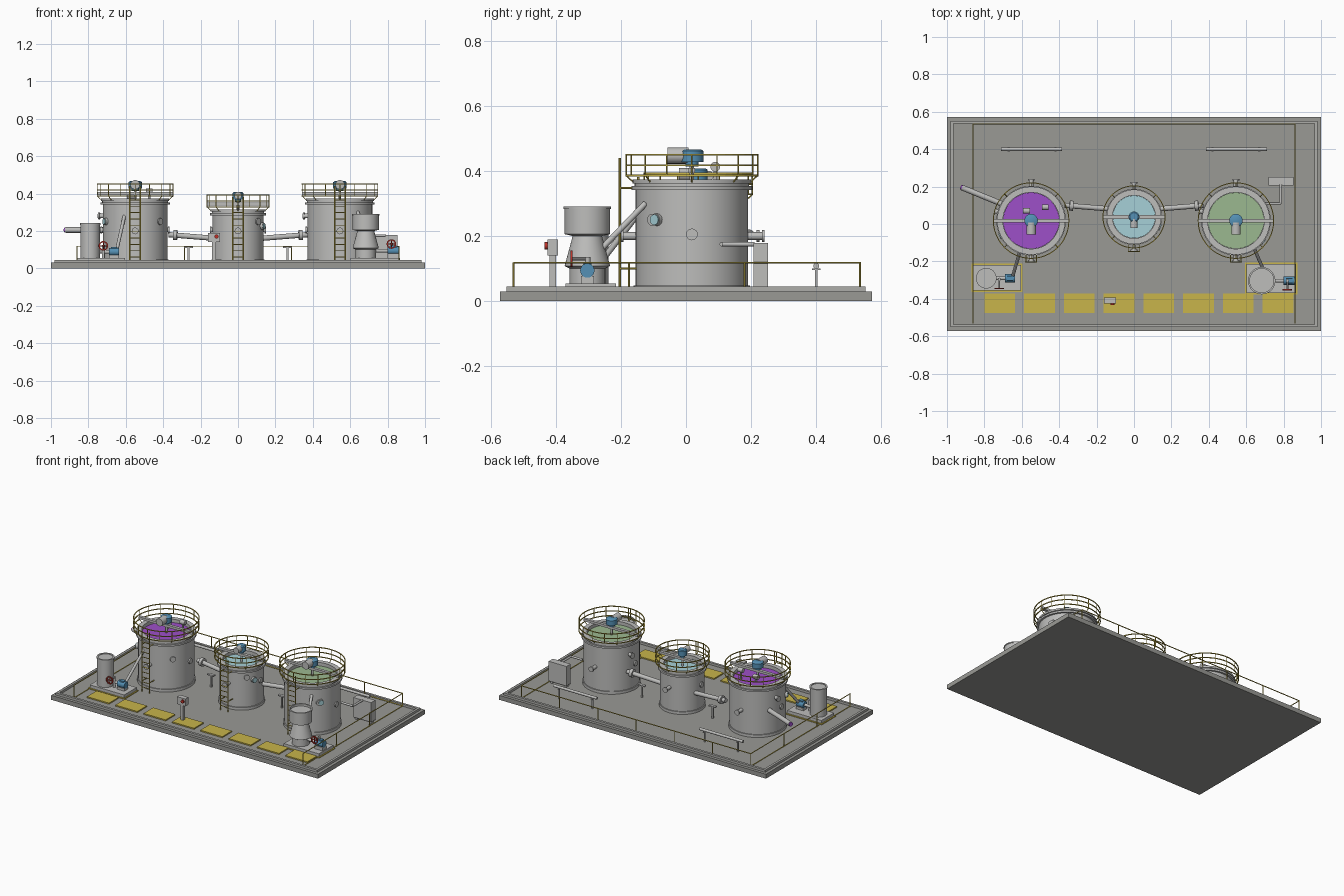
import bpy, bmesh, math
from mathutils import Vector

if "Cube" in bpy.data.objects:
    bpy.data.objects.remove(bpy.data.objects["Cube"])

def mat(name, r, g, b):
    m = bpy.data.materials.new(name)
    m.diffuse_color = (r, g, b, 1)
    m.use_nodes = True
    m.node_tree.nodes["Principled BSDF"].inputs["Base Color"].default_value = m.diffuse_color
    return m

CONC = mat("concrete", .32, .32, .30)
KERB = mat("kerb_grey", .42, .42, .40)
STEEL = mat("steel", .51, .51, .50)
YEL = mat("safety_yellow", .58, .46, .07)
PUR = mat("purple_liquid", .34, .08, .58)
AQUA = mat("pale_blue", .38, .63, .68)
GRN = mat("green_liquid", .33, .48, .28)
BLUE = mat("motor_blue", .09, .28, .46)
RED = mat("valve_red", .50, .03, .02)
FLOOR = .03

def finish(bm, name, m, smooth=True):
    bmesh.ops.recalc_face_normals(bm, faces=bm.faces)
    me = bpy.data.meshes.new(name)
    bm.to_mesh(me)
    bm.free()
    ob = bpy.data.objects.new(name, me)
    bpy.context.collection.objects.link(ob)
    me.materials.append(m)
    if smooth:
        bpy.ops.object.select_all(action='DESELECT')
        ob.select_set(True)
        bpy.context.view_layer.objects.active = ob
        bpy.ops.object.shade_smooth_by_angle(angle=math.radians(35))
    return ob

def add_box(bm, x0, x1, y0, y1, z0, z1):
    vs = bmesh.ops.create_cube(bm, size=1)['verts']
    for v in vs:
        v.co = Vector((x1 if v.co.x > 0 else x0, y1 if v.co.y > 0 else y0, z1 if v.co.z > 0 else z0))

def box(name, m, *b):
    bm = bmesh.new()
    add_box(bm, *b)
    return finish(bm, name, m, False)

def add_rod(bm, a, b, r, n=8):
    a, b = Vector(a), Vector(b)
    vs = bmesh.ops.create_cone(bm, cap_ends=True, segments=n, radius1=r, radius2=r, depth=(b - a).length)['verts']
    q = Vector((0, 0, 1)).rotation_difference(b - a)
    for v in vs:
        v.co = q @ v.co + (a + b) / 2

def rod(name, m, a, b, r, n=20):
    bm = bmesh.new()
    add_rod(bm, a, b, r, n)
    return finish(bm, name, m)

def add_lathe(bm, cx, cy, prof, n=48, closed=False):
    rings = [[bm.verts.new((cx + r * math.cos(2 * math.pi * i / n), cy + r * math.sin(2 * math.pi * i / n), z))
              for i in range(n)] for r, z in prof]
    pairs = list(zip(rings, rings[1:])) + ([(rings[-1], rings[0])] if closed else [])
    for p, q in pairs:
        for i in range(n):
            bm.faces.new((p[i], p[(i + 1) % n], q[(i + 1) % n], q[i]))
    if not closed:
        bm.faces.new(rings[0])
        bm.faces.new(rings[-1])

def lathe(name, m, cx, cy, prof, n=48):
    bm = bmesh.new()
    add_lathe(bm, cx, cy, prof, n)
    return finish(bm, name, m)

def add_ring(bm, cx, cy, z, r, t):
    add_lathe(bm, cx, cy, [(r - t, z - t), (r + t, z - t), (r + t, z + t), (r - t, z + t)], 48, True)

# slab and surrounding kerb
box("base_slab", CONC, -1, 1, -.572, .572, 0, FLOOR)
bm = bmesh.new()
for s in (-1, 1):
    add_box(bm, -.98, .98, *sorted((s * .552, s * .536)), FLOOR, .045)
    add_box(bm, *sorted((s * .98, s * .964)), -.536, .536, FLOOR, .045)
finish(bm, "kerb", KERB, False)

# yellow floor hatches
bm = bmesh.new()
for i in range(8):
    x = -.8 + i * .2125
    add_box(bm, x, x + .165, -.475, -.372, FLOOR, .038)
finish(bm, "floor_hatches", YEL, False)

# perimeter handrail on the back and both ends
bm = bmesh.new()
for z in (.118, .034):
    add_rod(bm, (-.86, .535, z), (.86, .535, z), .003, 6)
    for x in (-.86, .86):
        add_rod(bm, (x, -.53, z), (x, .535, z), .003, 6)
for i in range(7):
    x = -.86 + i * .2867
    add_rod(bm, (x, .535, FLOOR), (x, .535, .118), .003, 6)
for x in (-.86, .86):
    for y in (-.53, -.175, .18):
        add_rod(bm, (x, y, FLOOR), (x, y, .118), .003, 6)
finish(bm, "perimeter_handrail", YEL, False)

def process_tank(tag, cx, cy, r, top, liquid, glass_angle, small):
    # open shell with flanged rim
    inner, k = r - .022, (.8 if small else 1)
    lathe(tag + "_tank_shell", STEEL, cx, cy, [
        (r + .006, FLOOR), (r + .006, .048), (r, .048), (r, top - .032), (r + .013, top - .032),
        (r + .013, top - .02), (r + .003, top - .02), (r + .003, top - .012), (r + .009, top - .012),
        (r + .009, top), (inner, top), (inner, top - .06)], 56)
    lathe(tag + "_liquid", liquid, cx, cy, [(inner - .001, top - .055), (inner - .001, top - .022)])
    # guard rail around the rim
    R, hi = r + .029, top + .077
    bm = bmesh.new()
    for z in (hi, top + .045, top + .013):
        add_ring(bm, cx, cy, z, R, .0025)
    for i in range(16):
        a = 2 * math.pi * i / 16
        c, s = math.cos(a), math.sin(a)
        add_rod(bm, (cx + R * c, cy + R * s, top + .013), (cx + R * c, cy + R * s, hi), .0022, 6)
        if i % 2 == 0:
            add_rod(bm, (cx + (r + .004) * c, cy + (r + .004) * s, top - .01), (cx + R * c, cy + R * s, top + .013), .0022, 6)
    finish(bm, tag + "_guard_rail", YEL, False)
    # ladder on the front
    bm = bmesh.new()
    ly = cy - r - .048
    for x in (cx - .028, cx + .028):
        add_rod(bm, (x, ly, FLOOR), (x, ly, hi - .01), .004, 6)
        for z in (.1, top - .026):
            add_rod(bm, (x, ly, z), (x, cy - r + .004, z), .003, 6)
    n = int((top - .02) / .034)
    for i in range(n):
        z = .06 + i * .034
        add_rod(bm, (cx - .028, ly, z), (cx + .028, ly, z), .0025, 6)
    finish(bm, tag + "_ladder", YEL, False)
    # bridge, mixer shaft and drive
    box(tag + "_bridge", STEEL, cx - R, cx + R, cy - .01, cy + .01, top + .02, top + .036)
    rod(tag + "_mixer_shaft", STEEL, (cx, cy, top - .03), (cx, cy, top + .06), .007, 12)
    lathe(tag + "_mixer_motor", BLUE, cx, cy, [(.02 * k, top + .04), (.02 * k, top + .054),
          (.036 * k, top + .054), (.036 * k, top + .088), (.028 * k, top + .093)], 24)
    rod(tag + "_drive", STEEL, (cx, cy - .075 * k, top + .074), (cx, cy - .01, top + .074), .025 * k)
    # wall nozzles
    bm = bmesh.new()
    for deg, z, out in ((90, .2, .05), (270, .2, .045), (0, .205, .012), (180, .205, .012), (-42, .25, .012), (165, .28, .03)):
        if z > top - .05:
            continue
        c, s = math.cos(math.radians(deg)), math.sin(math.radians(deg))
        p = [(cx + d * c, cy + d * s, z) for d in (r - .01, r + out - .008, r + out)]
        add_rod(bm, p[0], p[1], .012, 16)
        add_rod(bm, p[1], p[2], .018, 16)
    finish(bm, tag + "_nozzles", STEEL)
    # sight glass
    a = math.radians(glass_angle)
    c, s = math.cos(a), math.sin(a)
    z = .25 if not small else .225
    rod(tag + "_glass_mount", STEEL, (cx + (r - .005) * c, cy + (r - .005) * s, z), (cx + (r + .012) * c, cy + (r + .012) * s, z), .019)
    rod(tag + "_sight_glass", AQUA, (cx + (r + .01) * c, cy + (r + .01) * s, z), (cx + (r + .016) * c, cy + (r + .016) * s, z), .016)

process_tank("left", -.55, .018, .173, .373, PUR, 207, False)
process_tank("middle", 0, .038, .137, .315, AQUA, -22, True)
process_tank("right", .545, .018, .173, .373, GRN, -38, False)

# small dosing pipes in the left tank
for x, y, z in ((-.475, .09, .413), (-.575, .07, .385)):
    rod("dosing_pipe", STEEL, (x, y, .345), (x, y, z), .006, 12)
    rod("dosing_head", STEEL, (x - .018, y, z), (x + .018, y, z), .015)

# transfer pipes between tanks, and their T supports
for s in (-1, 1):
    rod("transfer_pipe", STEEL, (s * .37, .1, .18), (s * .12, .08, .16), .014)
    rod("transfer_flange", STEEL, (s * .345, .099, .178), (s * .325, .097, .177), .027)
    box("pipe_support", STEEL, s * .265 - .005, s * .265 + .005, .087, .097, FLOOR, .115)
    box("pipe_support_head", STEEL, s * .265 - .024, s * .265 + .024, .082, .102, .108, .116)
    # long pipe run at the back
    rod("rear_pipe", STEEL, (s * .385, .4, .108), (s * .71, .4, .108), .009)
    for x in (.42, .67):
        box("rear_pipe_post", STEEL, s * x - .004, s * x + .004, .396, .404, FLOOR, .1)
        box("rear_pipe_saddle", STEEL, s * x - .006, s * x + .006, .387, .413, .095, .1)

# left outlet pipe
rod("outlet_pipe", STEEL, (-.7, .105, .205), (-.92, .195, .205), .015)
rod("outlet_stream", PUR, (-.92, .195, .205), (-.927, .198, .205), .013)

def equipment_pad(tag, x0, x1, y0, y1):
    box(tag + "_pad", STEEL, x0, x1, y0, y1, FLOOR, .055)
    bm = bmesh.new()
    for a in (x0, x1):
        add_box(bm, a - .008, a + .008, y0 - .008, y1 + .008, FLOOR, .035)
    for b in (y0, y1):
        add_box(bm, x0, x1, b - .008, b + .008, FLOOR, .035)
    finish(bm, tag + "_pad_stripe", YEL, False)

def valve_wheel(tag, x, y, z):
    # rim, spokes and stem
    bm = bmesh.new()
    add_ring(bm, 0, 0, 0, .022, .0035)
    add_rod(bm, (-.022, 0, 0), (.022, 0, 0), .003, 6)
    add_rod(bm, (0, -.022, 0), (0, .022, 0), .003, 6)
    for v in bm.verts:
        v.co = Vector((x + v.co.x, y + v.co.z, z + v.co.y))
    finish(bm, tag + "_valve_wheel", RED)
    rod(tag + "_valve_stem", STEEL, (x, y, z), (x, y + .05, z), .005, 10)
    rod(tag + "_valve_post", STEEL, (x, y + .05, .05), (x, y + .05, z + .006), .008, 12)

def pump(tag, x0, x1, y, z):
    box(tag + "_pump_foot", STEEL, x0, x1, y - .02, y + .02, .05, z - .016)
    rod(tag + "_pump_motor", BLUE, (x0, y, z), (x1, y, z), .022)
    box(tag + "_pump_terminal", BLUE, x0 + .012, x1 - .012, y - .012, y + .012, z + .015, z + .027)

# left dosing skid
equipment_pad("left", -.862, -.605, -.355, -.22)
lathe("dosing_vessel", STEEL, -.79, -.29, [(.052, .05), (.052, .232), (.055, .232), (.055, .242), (.045, .242), (.045, .238)], 32)
pump("left", -.69, -.635, -.29, .088)
rod("left_suction_pipe", STEEL, (-.75, -.29, .088), (-.69, -.29, .088), .01)
valve_wheel("left", -.72, -.345, .12)
rod("left_feed_pipe", STEEL, (-.65, -.285, .09), (-.605, -.13, .29), .009)

# right hopper skid
equipment_pad("right", .602, .865, -.37, -.215)
lathe("hopper", STEEL, .683, -.303, [(.055, .05), (.055, .1), (.07, .108), (.045, .2), (.07, .206),
      (.07, .283), (.073, .283), (.073, .29), (.064, .29), (.064, .275)], 40)
pump("right", .8, .86, -.303, .094)
rod("right_suction_pipe", STEEL, (.73, -.303, .094), (.8, -.303, .094), .01)
valve_wheel("right", .82, -.352, .13)
rod("right_feed_pipe", STEEL, (.705, -.275, .145), (.64, -.125, .3), .009)

# control cabinet with conduit
box("control_cabinet", STEEL, .72, .853, .207, .252, .045, .178)
for x in (.735, .838):
    box("cabinet_leg", STEEL, x - .008, x + .008, .215, .245, FLOOR, .045)
rod("cabinet_conduit", STEEL, (.785, .11, .175), (.785, .21, .175), .007, 12)
rod("cabinet_conduit_inlet", STEEL, (.7, .11, .175), (.785, .11, .175), .007, 12)

# operator post with stop button
box("operator_post", STEEL, -.138, -.118, -.42, -.4, FLOOR, .15)
box("operator_panel", STEEL, -.16, -.097, -.425, -.393, .14, .19)
rod("stop_button", RED, (-.115, -.425, .17), (-.115, -.434, .17), .011, 16)
